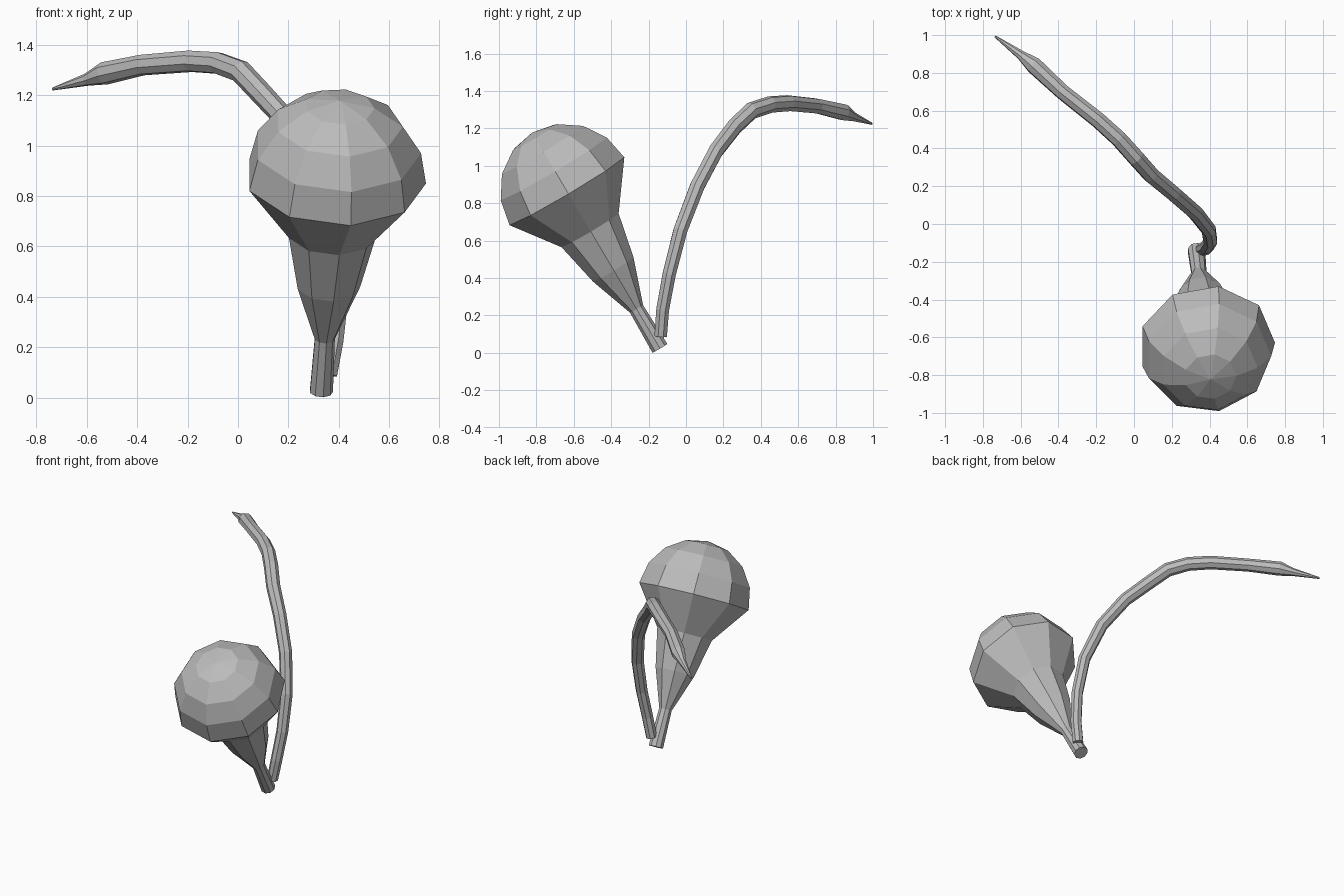
import bpy, bmesh
from math import sin, cos, pi
from mathutils import Vector

cube = bpy.data.objects.get("Cube")
if cube:
    bpy.data.objects.remove(cube)

grey = bpy.data.materials.new("plain grey")
grey.use_nodes = True
grey.diffuse_color = (0.5, 0.5, 0.5, 1)
grey.node_tree.nodes["Principled BSDF"].inputs["Base Color"].default_value = (0.5, 0.5, 0.5, 1)


def loft(name, stations, sides, phase=0):
    """Skin rings of given radius along a path of (centre, radius) stations."""
    bm = bmesh.new()
    pts = [Vector(p) for p, r in stations]
    u = Vector((1, 0, 0))
    rings = []
    for i, (p, (_, r)) in enumerate(zip(pts, stations)):
        t = (pts[min(i + 1, len(pts) - 1)] - pts[max(i - 1, 0)]).normalized()
        u = (u - t * u.dot(t)).normalized()
        v = t.cross(u)
        if r == 0:
            rings.append([bm.verts.new(p)] * sides)
            continue
        angles = [phase + 2 * pi * k / sides for k in range(sides)]
        rings.append([bm.verts.new(p + r * (u * cos(a) + v * sin(a))) for a in angles])
    for a, b in zip(rings, rings[1:]):
        for k in range(sides):
            j = (k + 1) % sides
            quad = [a[k], a[j], b[j], b[k]]
            bm.faces.new(list(dict.fromkeys(quad)))
    for end in (rings[0], rings[-1]):
        if len(set(end)) > 2:
            bm.faces.new(end)
    bmesh.ops.recalc_face_normals(bm, faces=bm.faces)
    mesh = bpy.data.meshes.new(name)
    bm.to_mesh(mesh)
    bm.free()
    mesh.materials.append(grey)
    obj = bpy.data.objects.new(name, mesh)
    bpy.context.collection.objects.link(obj)
    return obj


# Bulb: flaring neck, then a faceted half-sphere dome
base = Vector((0.33, -0.14, 0.025))
axis = Vector((0.055, -0.5, 0.845)).normalized()
R = 0.362
profile = [(0, 0.047), (0.245, 0.041), (0.49, 0.128), (0.735, 0.18)]
profile += [(0.98 + R * sin(i * pi / 8), R * cos(i * pi / 8)) for i in range(4)]
profile.append((0.98 + R, 0))
loft("bulb", [(base + axis * h, r) for h, r in profile], 9)

# Stem: thin arching tube that swells slightly and ends in a point
path = [
    ((0.36, -0.135, 0.09), 0.036), ((0.385, -0.125, 0.23), 0.037),
    ((0.405, -0.09, 0.42), 0.038), ((0.395, -0.03, 0.655), 0.04),
    ((0.325, 0.06, 0.89), 0.042), ((0.21, 0.16, 1.08), 0.043),
    ((0.09, 0.26, 1.21), 0.045), ((0.01, 0.35, 1.295), 0.046),
    ((-0.08, 0.45, 1.328), 0.045), ((-0.19, 0.55, 1.335), 0.044),
    ((-0.38, 0.7, 1.32), 0.042), ((-0.53, 0.84, 1.287), 0.046),
    ((-0.6, 0.895, 1.262), 0.025), ((-0.735, 0.993, 1.225), 0.006),
]
loft("stem", path, 8, pi / 8)
